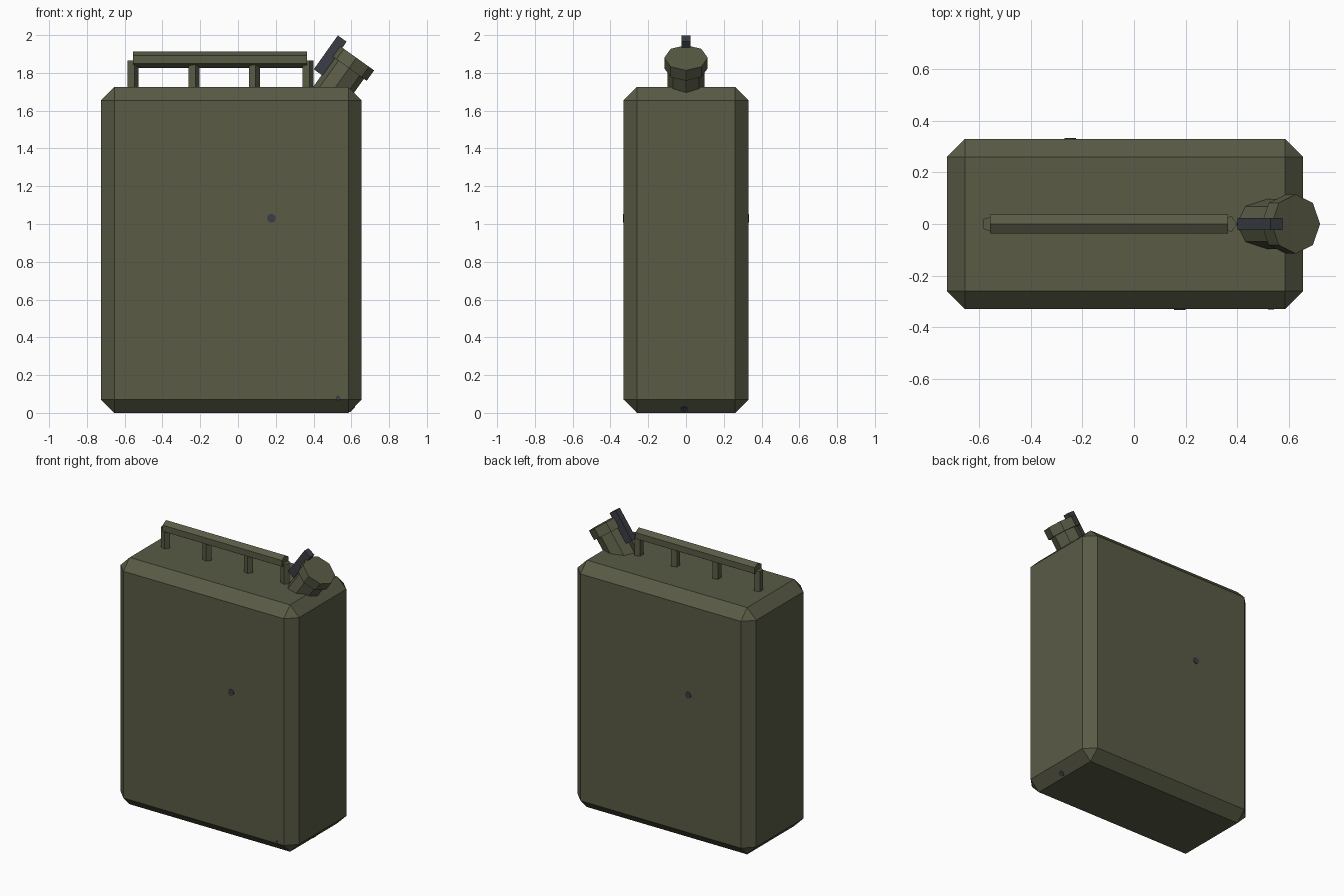
import bpy, bmesh, math
from mathutils import Vector

if "Cube" in bpy.data.objects:
    bpy.data.objects.remove(bpy.data.objects["Cube"])


def material(name, rgb):
    m = bpy.data.materials.new(name)
    m.diffuse_color = (*rgb, 1)
    m.use_nodes = True
    m.node_tree.nodes["Principled BSDF"].inputs["Base Color"].default_value = m.diffuse_color
    return m


OLIVE = material("olive_green", (0.100, 0.104, 0.060))
STEEL = material("dark_blue_grey", (0.042, 0.047, 0.058))


def finish(name, bm, mat):
    bmesh.ops.recalc_face_normals(bm, faces=bm.faces)
    me = bpy.data.meshes.new(name)
    bm.to_mesh(me)
    bm.free()
    me.materials.append(mat)
    ob = bpy.data.objects.new(name, me)
    bpy.context.collection.objects.link(ob)
    return ob


def prism(name, n, r, start, end, ref, mat):
    """n-sided prism from start to end, first corner towards ref."""
    a, b = Vector(start), Vector(end)
    axis = (b - a).normalized()
    u = Vector(ref)
    u = (u - axis * u.dot(axis)).normalized()
    v = axis.cross(u)
    bm = bmesh.new()
    rings = []
    for c in (a, b):
        rings.append([bm.verts.new(c + r * (math.cos(t) * u + math.sin(t) * v))
                      for t in (2 * math.pi * i / n for i in range(n))])
    for i in range(n):
        j = (i + 1) % n
        bm.faces.new((rings[0][i], rings[0][j], rings[1][j], rings[1][i]))
    bm.faces.new(rings[0][::-1])
    bm.faces.new(rings[1])
    return finish(name, bm, mat)


def box(name, centre, size, mat, tilt=0.0, chamfer=0.0):
    bm = bmesh.new()
    bmesh.ops.create_cube(bm, size=1)
    bmesh.ops.scale(bm, vec=size, verts=bm.verts)
    if chamfer:
        bmesh.ops.bevel(bm, geom=bm.edges[:], offset=chamfer, segments=1,
                        profile=0.5, affect='EDGES')
    ob = finish(name, bm, mat)
    ob.location = centre
    ob.rotation_euler = (0, tilt, 0)
    return ob


# Chamfered tank body
box("tank_body", (-0.035, 0, 0.8625), (1.38, 0.66, 1.725), OLIVE, chamfer=0.07)

# Carrying handle: hexagonal bar on four five-sided posts
prism("handle_bar", 6, 0.043, (-0.557, 0, 1.87), (0.365, 0, 1.87), (0, 0, 1), OLIVE)
for i, x in enumerate((-0.558, -0.236, 0.084, 0.368)):
    prism(f"handle_post_{i + 1}", 5, 0.032, (x, 0, 1.70), (x, 0, 1.865), (1, 0, 0), OLIVE)

# Tilted spout: neck, cap and locking lever
TILT = math.radians(35.5)
axis = Vector((math.sin(TILT), 0, math.cos(TILT)))
side = Vector((math.cos(TILT), 0, -math.sin(TILT)))
top = Vector((0.627, 0, 1.88))
rim = top - axis * 0.068
prism("spout_neck", 8, 0.097, rim - axis * 0.19, rim + axis * 0.01, side, OLIVE)
prism("spout_cap", 8, 0.115, rim, top, side, OLIVE)
box("cap_lever", (0.488, 0, 1.892), (0.057, 0.046, 0.22), STEEL, tilt=TILT)

# Small dark studs: front, back, underside and lower edges
studs = (
    ("front_stud", (0.177, -0.33, 1.03), (0, -1, 0), 0.024),
    ("back_stud", (-0.247, 0.33, 1.03), (0, 1, 0), 0.024),
    ("bottom_stud", (0.153, -0.015, 0.003), (0, 0, -1), 0.024),
    ("side_edge_stud", (0.605, -0.01, 0.02), (1, 0, -1), 0.02),
    ("front_edge_stud", (0.53, -0.328, 0.08), (0, -1, 0), 0.012),
)
for name, pos, normal, r in studs:
    p, n = Vector(pos), Vector(normal).normalized()
    prism(name, 8, r, p - n * 0.005, p + n * 0.003, (0.3, 0.2, 1) if n.z > -0.9 else (1, 0, 0), STEEL)
